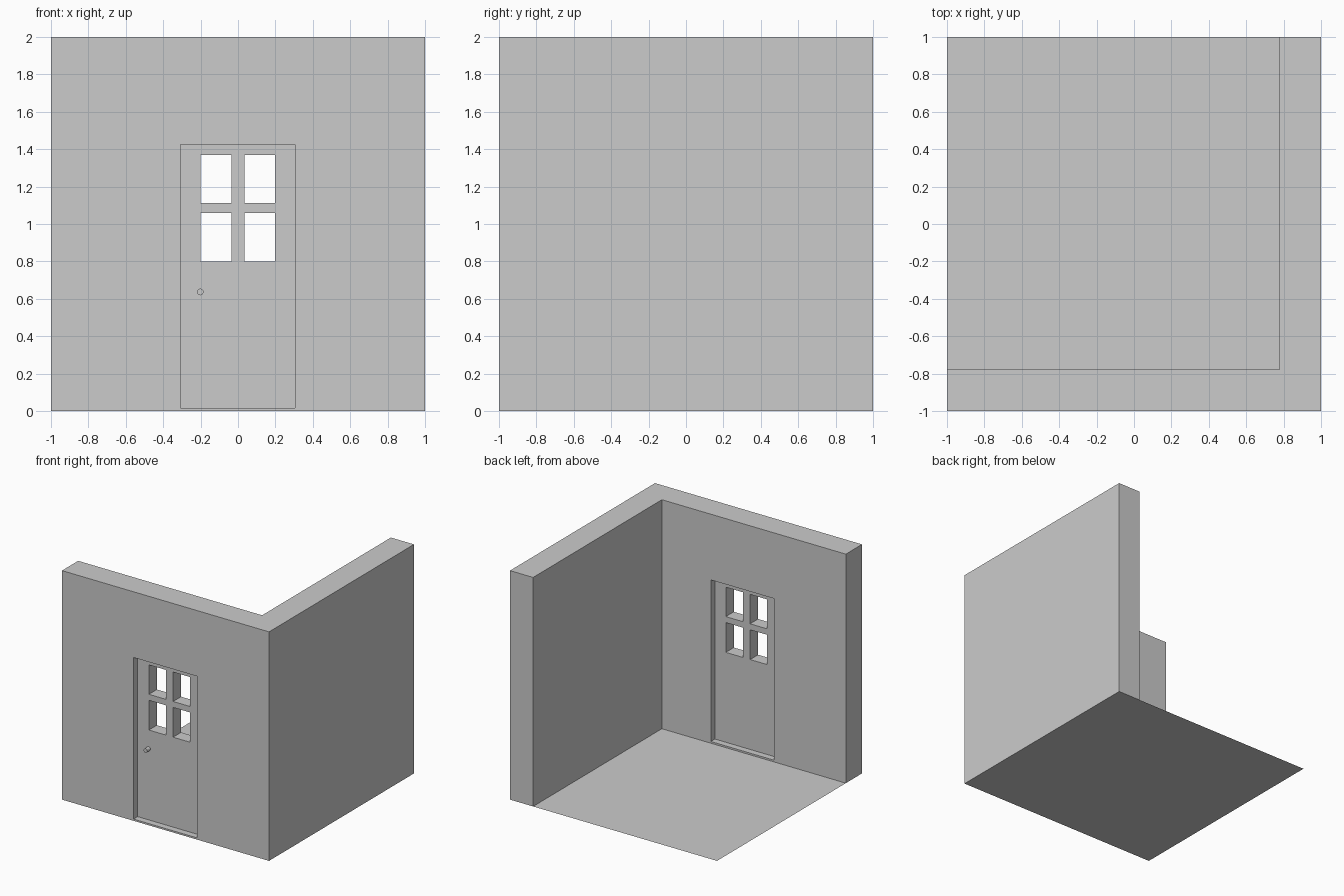
import bpy, bmesh, math

if "Cube" in bpy.data.objects:
    bpy.data.objects.remove(bpy.data.objects["Cube"])

INNER = 0.777                      # inside face of both walls
MID = -(1 + INNER) / 2             # centre line of the front wall
DOOR = (-0.308, 0.304, 0.015, 1.426)   # x0, x1, z0, z1 of the doorway
DOOR_Y = (MID - 0.055, MID + 0.055)


def prism(name, outline, z0, z1):
    """Extrude a flat xy outline from z0 up to z1 (a plane if z0 == z1)."""
    bm = bmesh.new()
    face = bm.faces.new([bm.verts.new((x, y, z0)) for x, y in outline])
    if z1 > z0:
        top = bmesh.ops.extrude_face_region(bm, geom=[face])["geom"]
        verts = [g for g in top if isinstance(g, bmesh.types.BMVert)]
        bmesh.ops.translate(bm, verts=verts, vec=(0, 0, z1 - z0))
        bmesh.ops.recalc_face_normals(bm, faces=bm.faces)
    mesh = bpy.data.meshes.new(name)
    bm.to_mesh(mesh)
    bm.free()
    obj = bpy.data.objects.new(name, mesh)
    bpy.context.collection.objects.link(obj)
    return obj


def box(name, x0, x1, y0, y1, z0, z1):
    return prism(name, [(x0, y0), (x1, y0), (x1, y1), (x0, y1)], z0, z1)


def cut(target, cutter):
    """Subtract the cutter from the target, then discard the cutter."""
    cutter.hide_render = True
    mod = target.modifiers.new("cut", "BOOLEAN")
    mod.operation = "DIFFERENCE"
    mod.solver = "EXACT"
    mod.object = cutter
    bpy.context.view_layer.objects.active = target
    bpy.ops.object.modifier_apply(modifier=mod.name)
    bpy.data.objects.remove(cutter)


# L-shaped corner walls with a doorway through the front one
walls = prism("walls", [(-1, -1), (1, -1), (1, 1), (INNER, 1),
                        (INNER, -INNER), (-1, -INNER)], 0, 2)
x0, x1, z0, z1 = DOOR
cut(walls, box("doorway_cutter", x0, x1, -1.1, -0.7, z0, z1))

# Thin floor inside the walls
box("floor", -1, INNER, -INNER, 1, 0, 0)

# Door set in the middle of the wall thickness, with four window openings
door = box("door", x0, x1, *DOOR_Y, z0, z1)
for wx0, wx1 in ((-0.2, -0.036), (0.034, 0.199)):
    for wz0, wz1 in ((0.8, 1.06), (1.112, 1.369)):
        cut(door, box("window_cutter", wx0, wx1, -1.1, -0.7, wz0, wz1))

# Door knob on the outside
knob_len = 0.045
bpy.ops.mesh.primitive_cylinder_add(
    vertices=12, radius=0.018, depth=knob_len,
    location=(-0.202, DOOR_Y[0] - knob_len / 2, 0.637),
    rotation=(math.pi / 2, 0, 0))
bpy.context.object.name = "door_knob"
